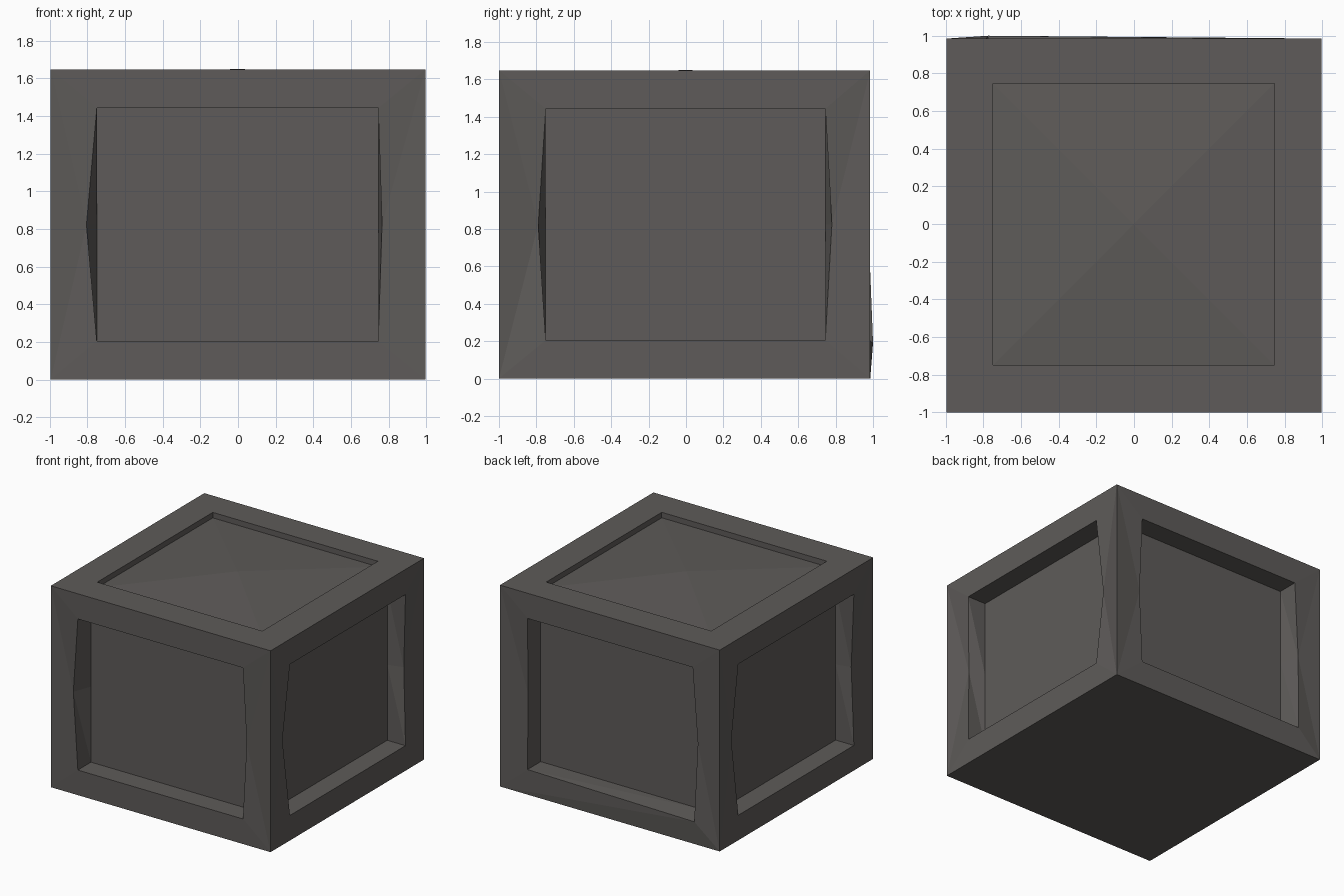
import bpy, bmesh
from mathutils import Vector

if "Cube" in bpy.data.objects:
    bpy.data.objects.remove(bpy.data.objects["Cube"])

X, Y0, Y1, H = 0.995, -1.0, 0.985, 1.648   # crate extents
U0, U1, Z0, Z1 = -0.75, 0.745, 0.205, 1.442  # panel opening

mat = bpy.data.materials.new("dark warm grey")
mat.diffuse_color = (0.112, 0.105, 0.100, 1)
mat.use_nodes = True
mat.node_tree.nodes["Principled BSDF"].inputs["Base Color"].default_value = mat.diffuse_color
bm = bmesh.new()


def panel_side(place, outer, inner, depth, left=(0, 0), right=(0, 0), centre=None, corner=None):
    """Framed side: place maps (u, v, depth) to space; left/right give
    (bulge, dent) of the worn opening edge at mid height."""
    def ring(pts):
        return [bm.verts.new(Vector(place(*p))) for p in pts]

    a, b, c, d = outer
    e, f, g, h = inner
    m = (g + h) / 2
    o = ring([(a, c, 0), (b, c, 0), (b, d, 0), (a, d, 0)])
    low_right = corner or (f, g, 0)
    r = ring([(e, g, 0), low_right, (f + right[0], m, right[1]),
              (f, h, 0), (e, h, 0), (e - left[0], m, left[1])])
    n = ring([(e, g, depth), (f, g, depth), (f, m, depth),
              (f, h, depth), (e, h, depth), (e, m, depth)])
    # frame: bottom, top, then a fan around each worn mid point
    faces = [(o[0], o[1], r[1]), (o[0], r[1], r[0]), (o[2], o[3], r[4], r[3]),
             (o[1], r[2], r[1]), (o[1], o[2], r[2]), (o[2], r[3], r[2]),
             (o[3], r[5], r[4]), (o[3], o[0], r[5]), (o[0], r[0], r[5])]
    # recess walls
    for i in range(6):
        j = (i + 1) % 6
        faces += [(r[i], r[j], n[j]), (r[i], n[j], n[i])]
    # recessed panel, optionally domed
    if centre is None:
        faces.append(tuple(n))
    else:
        top = bm.verts.new(place((e + f) / 2, m, centre))
        faces += [(n[i], n[(i + 1) % 6], top) for i in range(6)]
    for fc in faces:
        bm.faces.new(fc)


op = (U0, U1, Z0, Z1)
op_flip = (-U1, -U0, Z0, Z1)
# front, right, back, left
panel_side(lambda u, v, d: (u, Y0 + d, v), (-X, X, 0, H), op, 0.17,
           (0.055, 0.02), (0.02, 0.02))
panel_side(lambda u, v, d: (X - d, u, v), (Y0, Y1, 0, H), op, 0.165,
           (0.04, 0.04), (0.035, 0.04))
panel_side(lambda u, v, d: (-u, Y1 - d, v), (-X, X, 0, H), op_flip, 0.17,
           (0.01, 0.02), (0.04, 0.01), corner=(0.775, 0.19, -0.015))
panel_side(lambda u, v, d: (-X + d, -u, v), (-Y1, -Y0, 0, H), op_flip, 0.165,
           (0.04, 0.035), (0.03, 0.045))
# lid with a shallow, slightly domed panel
panel_side(lambda u, v, d: (u, v, H - d), (-X, X, Y0, Y1), (U0, U1, U0, U1), 0.045,
           centre=-0.003)
# flat base
bm.faces.new([bm.verts.new(p) for p in
              [(-X, Y0, 0), (-X, Y1, 0), (X, Y1, 0), (X, Y0, 0)]])

bmesh.ops.remove_doubles(bm, verts=bm.verts, dist=0.0005)
bmesh.ops.recalc_face_normals(bm, faces=bm.faces)
me = bpy.data.meshes.new("crate")
bm.to_mesh(me)
bm.free()
me.materials.append(mat)
bpy.context.collection.objects.link(bpy.data.objects.new("crate", me))
